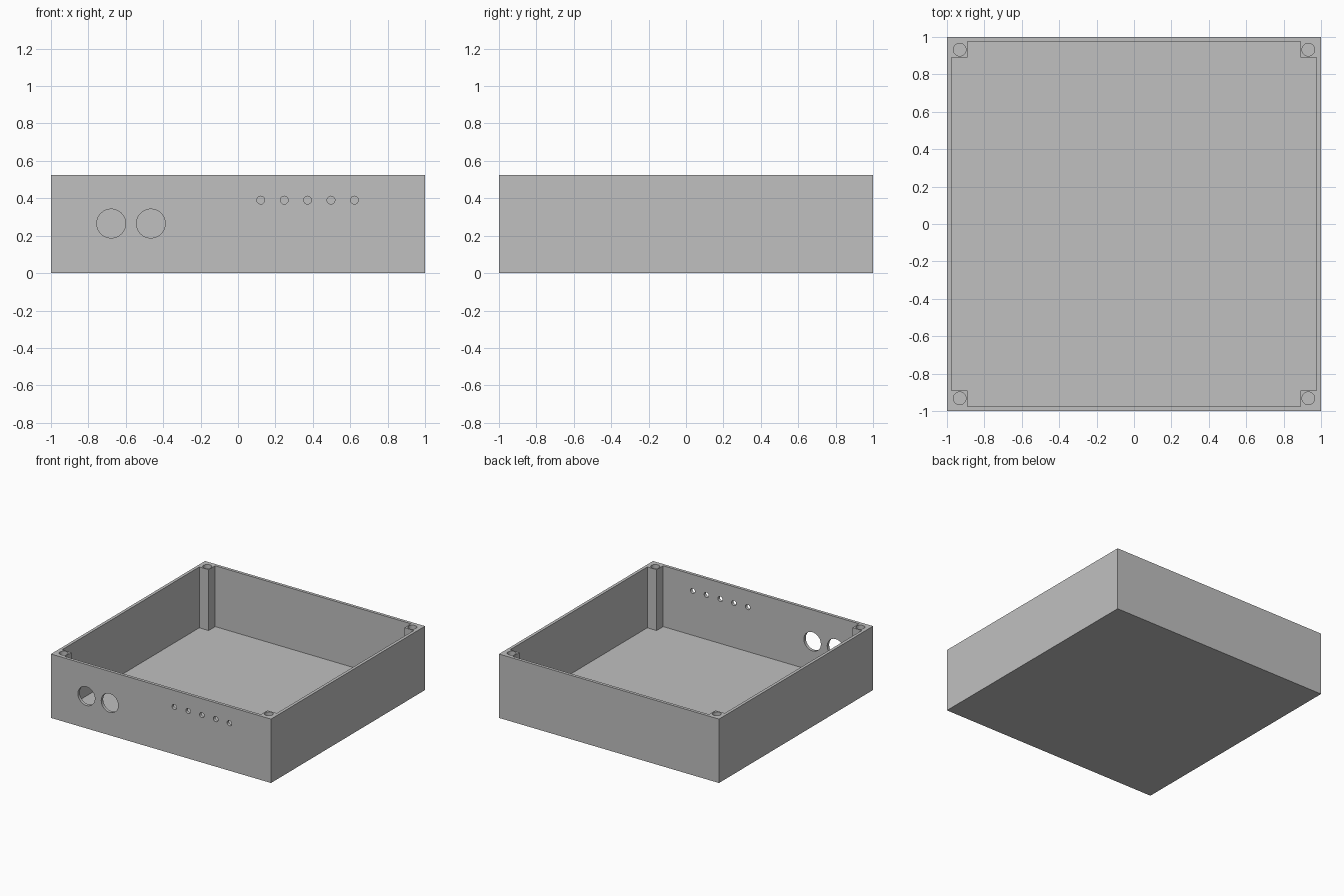
import bpy, bmesh, math
from mathutils import Matrix, Vector

if "Cube" in bpy.data.objects:
    bpy.data.objects.remove(bpy.data.objects["Cube"])

H, WALL, POST = 0.525, 0.025, 0.11   # tray height, wall and floor thickness, corner post width

grey = bpy.data.materials.new("light_grey")
grey.diffuse_color = (0.527, 0.527, 0.527, 1)
grey.use_nodes = True
grey.node_tree.nodes["Principled BSDF"].inputs["Base Color"].default_value = grey.diffuse_color


def make(name, bm):
    bmesh.ops.recalc_face_normals(bm, faces=bm.faces)
    me = bpy.data.meshes.new(name)
    bm.to_mesh(me)
    bm.free()
    me.materials.append(grey)
    ob = bpy.data.objects.new(name, me)
    bpy.context.collection.objects.link(ob)
    return ob


def prism(name, outline, z0, z1):
    bm = bmesh.new()
    face = bm.faces.new([bm.verts.new((x, y, z0)) for x, y in outline])
    top = bmesh.ops.extrude_face_region(bm, geom=[face])
    verts = [v for v in top["geom"] if isinstance(v, bmesh.types.BMVert)]
    bmesh.ops.translate(bm, verts=verts, vec=(0, 0, z1 - z0))
    return make(name, bm)


def drill(bm, centre, radius, depth, rot=Matrix(), segments=48):
    bmesh.ops.create_cone(bm, cap_ends=True, segments=segments, radius1=radius,
                          radius2=radius, depth=depth,
                          matrix=Matrix.Translation(Vector(centre)) @ rot)


# Outer block
tray = prism("tray", [(-1, -1), (1, -1), (1, 1), (-1, 1)], 0, H)

# Cavity whose notched corners leave the four screw posts standing
a, b = 1 - WALL, 1 - POST
quarter = [(a, b), (b, b), (b, a)]
outline = []
for k in range(4):
    c, s = round(math.cos(k * math.pi / 2)), round(math.sin(k * math.pi / 2))
    outline += [(c * x - s * y, s * x + c * y) for x, y in quarter]
cavity = prism("cavity_cutter", outline, WALL, H + 0.1)

# Screw holes in the posts, connector and indicator holes in the front wall
bm = bmesh.new()
for x in (-0.932, 0.932):
    for y in (-0.932, 0.932):
        drill(bm, (x, y, (WALL + H + 0.1) / 2), 0.034, H + 0.1 - WALL)
to_front = Matrix.Rotation(math.pi / 2, 4, 'X')
for x in (-0.678, -0.466):
    drill(bm, (x, -1, 0.265), 0.077, 0.1, to_front, 64)
for i in range(5):
    drill(bm, (0.122 + 0.125 * i, -1, 0.39), 0.021, 0.1, to_front, 32)
holes = make("hole_cutter", bm)

# Cut, then drop the cutters
bpy.context.view_layer.objects.active = tray
for cutter in (cavity, holes):
    mod = tray.modifiers.new(cutter.name, 'BOOLEAN')
    mod.operation, mod.solver, mod.object = 'DIFFERENCE', 'EXACT', cutter
    cutter.hide_render = True
    bpy.ops.object.modifier_apply(modifier=mod.name)
    bpy.data.objects.remove(cutter)

bpy.ops.object.select_all(action='DESELECT')
tray.select_set(True)
bpy.ops.object.shade_smooth_by_angle(angle=math.radians(30))
